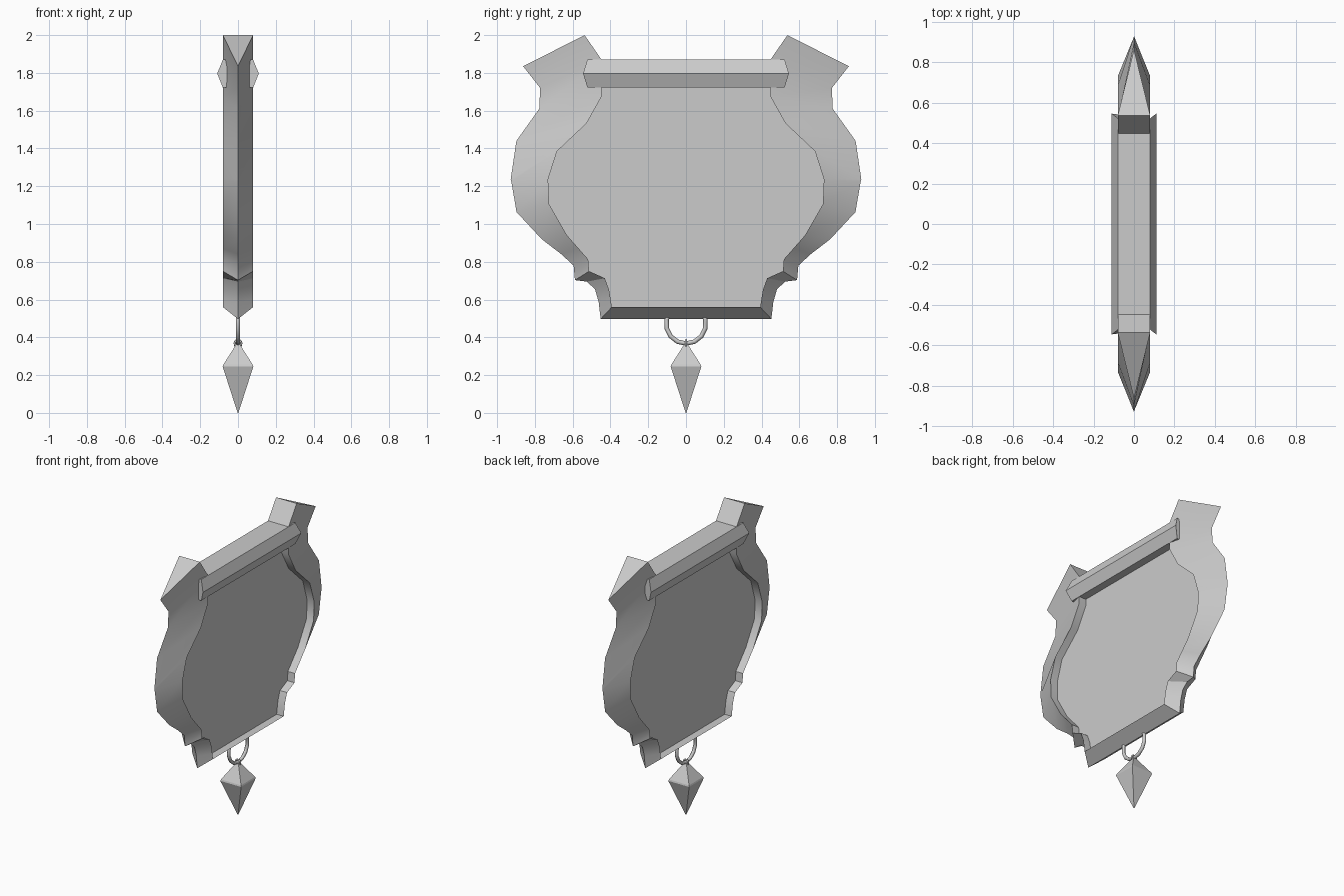
import bpy, bmesh, math
from mathutils import Matrix

if "Cube" in bpy.data.objects:
    bpy.data.objects.remove(bpy.data.objects["Cube"])

def finish(bm, name, smooth=True, angle=30):
    bmesh.ops.recalc_face_normals(bm, faces=bm.faces)
    me = bpy.data.meshes.new(name)
    bm.to_mesh(me)
    bm.free()
    if smooth:
        me.shade_smooth()
        me.set_sharp_from_angle(angle=math.radians(angle))
    ob = bpy.data.objects.new(name, me)
    bpy.context.collection.objects.link(ob)
    return ob

def loft(name, rings, smooth=True):
    """Skin closed rings of equal length and cap both ends."""
    bm = bmesh.new()
    loops = [[bm.verts.new(p) for p in r] for r in rings]
    n = len(loops[0])
    for a, b in zip(loops, loops[1:]):
        for i in range(n):
            j = (i + 1) % n
            bm.faces.new((a[i], a[j], b[j], b[i]))
    bm.faces.new(loops[0])
    bm.faces.new(loops[-1])
    return finish(bm, name, smooth)

def torus(name, radius, tube, z, about_y, major, minor):
    """Ring in the YZ plane, or in the XZ plane when about_y is set."""
    bpy.ops.mesh.primitive_torus_add(
        major_radius=radius, minor_radius=tube, major_segments=major,
        minor_segments=minor, location=(0, 0, z),
        rotation=(math.pi / 2, 0, 0) if about_y else (0, math.pi / 2, 0))
    ob = bpy.context.object
    ob.name = name
    ob.data.shade_smooth()

# Frame half outline: outer ridge (y, z) and inner lip (y, z), horn to base
half = [
    (.862, 1.835, .537, 2.0), (.772, 1.72, .447, 1.87), (.777, 1.61, .447, 1.675),
    (.898, 1.44, .526, 1.533), (.928, 1.237, .683, 1.385), (.925, 1.225, .73, 1.237),
    (.897, 1.063, .725, 1.105), (.763, .919, .63, .94), (.66, .84, .57, .872),
    (.595, .78, .518, .813), (.588, .703, .513, .75), (.525, .695, .43, .713),
    (.482, .655, .407, .65), (.462, .585, .399, .60), (.452, .497, .393, .56)]
path = half + [(-a, b, -c, d) for a, b, c, d in reversed(half)]
D = .08
loft("frame", [[(0, a, b), (D, c, d), (-D, c, d)] for a, b, c, d in path])

# Recessed panel filling the frame
edge = [(.447, 1.8)] + [(c, d) for a, b, c, d in half[2:]]
edge += [(-y, z) for y, z in reversed(edge)]
loft("panel", [[(x, y, z) for y, z in edge] for x in (-.025, .025)], False)

# Crossbar with pointed ridges on both faces
def bar_ring(s):
    return [(.11, s * .545, 1.797), (D, s * .522, 1.87), (-D, s * .522, 1.87),
            (-.11, s * .545, 1.797), (-D, s * .522, 1.722), (D, s * .522, 1.722)]
loft("crossbar", [bar_ring(-1), bar_ring(1)], False)

# Hanging ring and small pendant loop
torus("hanging_ring", .105, .012, .472, False, 14, 6)
torus("pendant_loop", .018, .006, .368, True, 10, 6)

# Four-sided pendant
def square(r, z):
    return [(r, r, z), (-r, r, z), (-r, -r, z), (r, -r, z)]
loft("pendant", [square(.008, .365), square(.078, .255), square(.081, .245),
                 square(.002, 0)], False)
